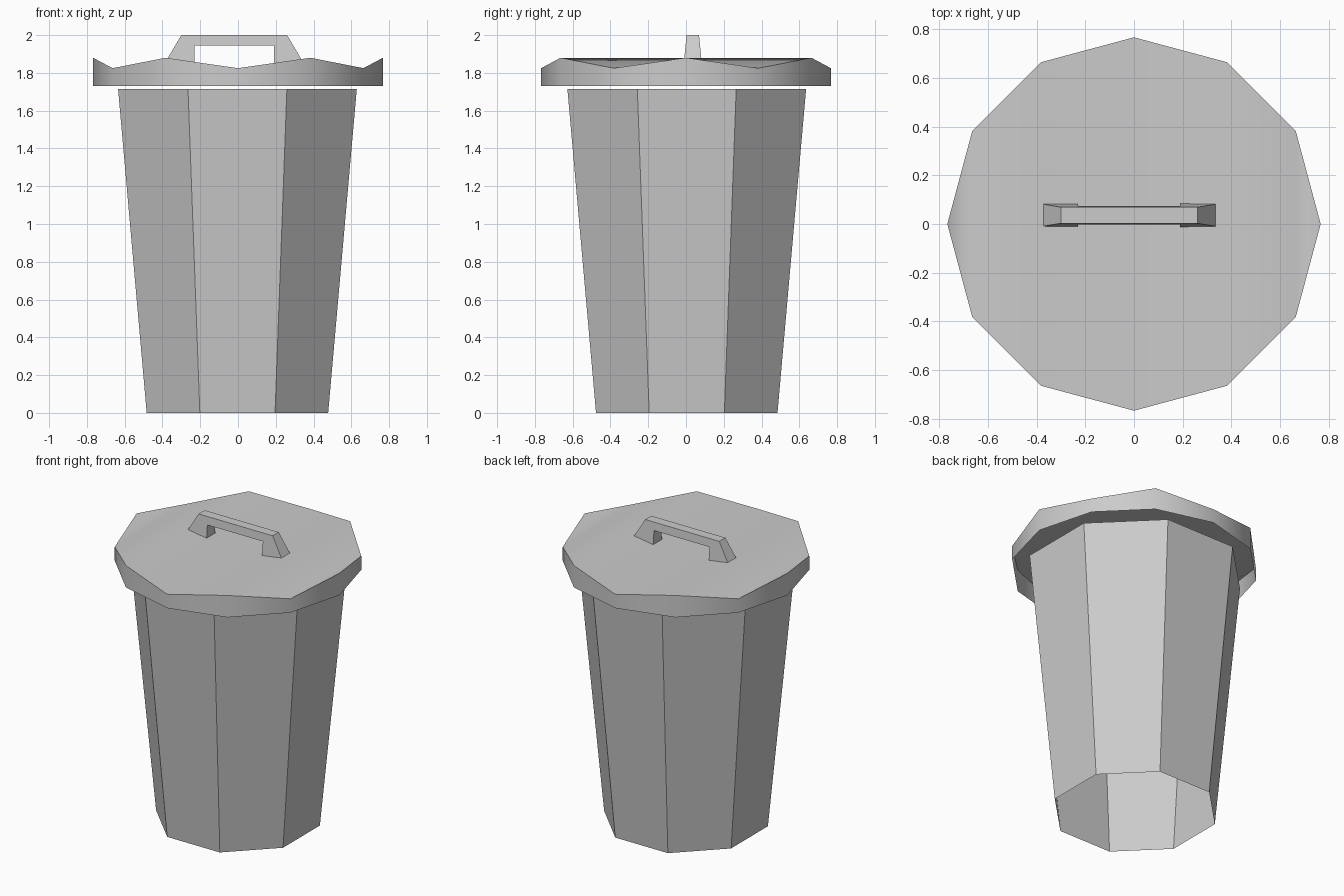
import bpy, bmesh, math

if "Cube" in bpy.data.objects:
    bpy.data.objects.remove(bpy.data.objects["Cube"], do_unlink=True)

grey = bpy.data.materials.new("bin grey")
grey.use_nodes = True
colour = (0.6, 0.6, 0.6, 1)
grey.diffuse_color = colour
grey.node_tree.nodes["Principled BSDF"].inputs["Base Color"].default_value = colour


def ring(bm, sides, radius, height, start=0.0):
    """Ring of vertices; height is a function of the vertex index."""
    verts = []
    for i in range(sides):
        a = start + math.tau * i / sides
        verts.append(bm.verts.new((radius * math.cos(a), radius * math.sin(a), height(i))))
    return verts


def wall(bm, lower, upper):
    """Join two matching loops with quads."""
    n = len(lower)
    for i in range(n):
        j = (i + 1) % n
        bm.faces.new((lower[i], lower[j], upper[j], upper[i]))


def finish(bm, name, location=(0, 0, 0)):
    mesh = bpy.data.meshes.new(name)
    bm.to_mesh(mesh)
    bm.free()
    mesh.materials.append(grey)
    obj = bpy.data.objects.new(name, mesh)
    obj.location = location
    bpy.context.collection.objects.link(obj)
    return obj


# Body: tapered eight-sided tube, open at both ends
bm = bmesh.new()
turn = math.pi / 8
wall(bm, ring(bm, 8, 0.52, lambda i: 0.0, turn), ring(bm, 8, 0.684, lambda i: 1.715, turn))
finish(bm, "bin_body", (-0.003, 0.004, 0))

# Lid: twelve-sided skirt with a zigzag rim, open below
bm = bmesh.new()
low = ring(bm, 12, 0.767, lambda i: 1.73)
top = ring(bm, 12, 0.767, lambda i: 1.825 if i % 2 else 1.88)
wall(bm, low, top)
# Lid top: strips running front to back, making shallow ridges
bm.faces.new((top[0], top[1], top[11]))
for i in range(1, 5):
    bm.faces.new((top[i], top[i + 1], top[11 - i], top[12 - i]))
bm.faces.new((top[5], top[6], top[7]))
lid = finish(bm, "lid")
bpy.ops.object.select_all(action="DESELECT")
lid.select_set(True)
bpy.context.view_layer.objects.active = lid
bpy.ops.object.shade_smooth_by_angle(angle=math.radians(50))

# Handle: arch that narrows towards the top
half = [(0.21, 1.945), (0.21, 1.85), (0.369, 1.85), (0.28, 2.0)]
profile = half + [(-x, z) for x, z in reversed(half)]
bm = bmesh.new()
sides = []
for s in (-1, 1):
    sides.append([bm.verts.new((x, s * (0.033 + 0.1 * (2.0 - z)), z)) for x, z in profile])
wall(bm, sides[0], sides[1])
bm.faces.new(sides[0])
bm.faces.new(sides[1])
bmesh.ops.recalc_face_normals(bm, faces=bm.faces)
finish(bm, "lid_handle", (-0.02, 0.036, 0))
